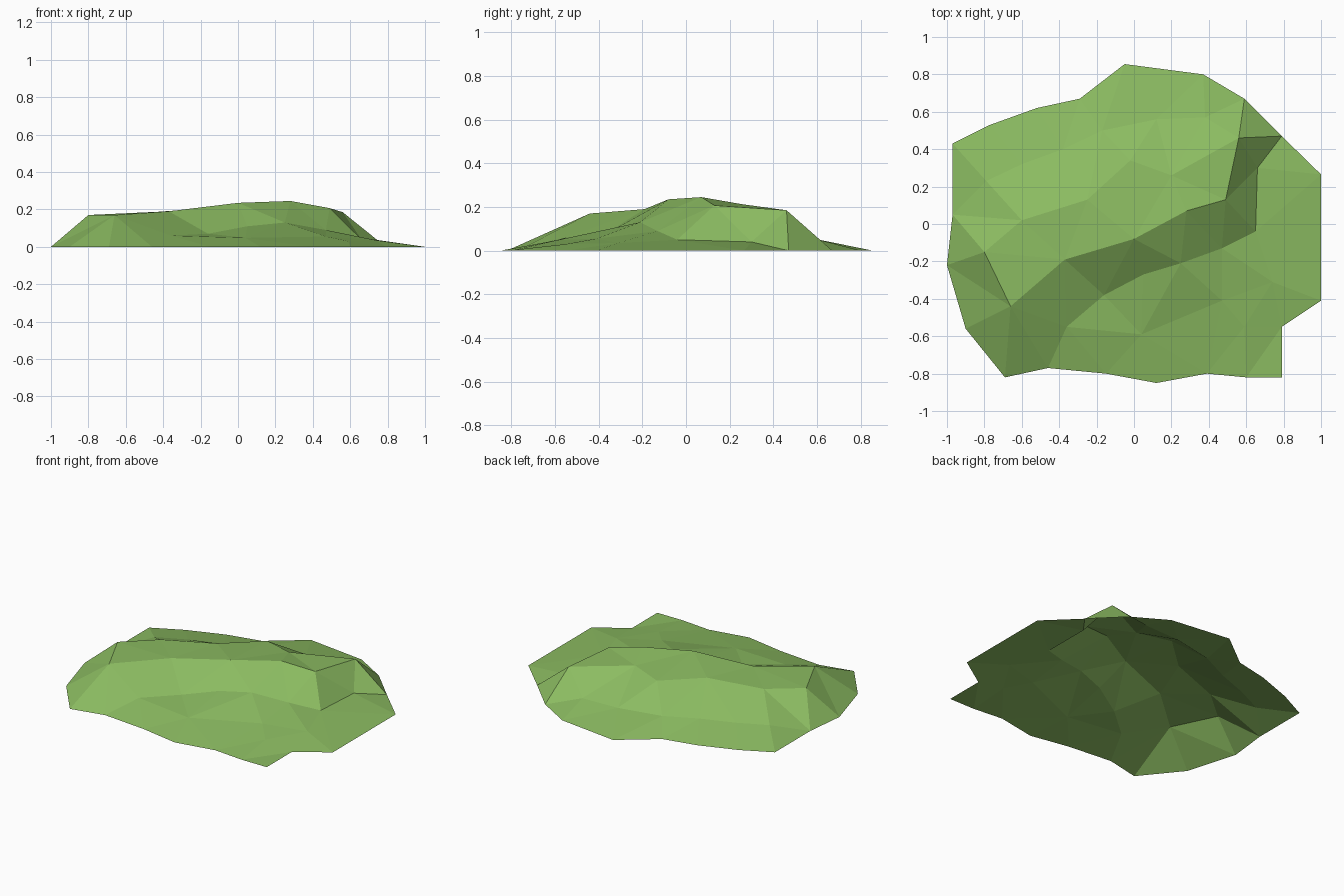
import bpy
import bmesh
from mathutils import Vector
from mathutils.geometry import delaunay_2d_cdt

default_cube = bpy.data.objects.get("Cube")
if default_cube:
    bpy.data.objects.remove(default_cube, do_unlink=True)

# Ground outline of the hill, all at height zero
outline = [(-.97, .43), (-.77, .53), (-.52, .62), (-.29, .67), (-.05, .855),
           (.37, .8), (.59, .67), (.79, .47), (1, .265), (1, -.41),
           (.79, -.55), (.79, -.82), (.6, -.82), (.39, -.8), (.12, -.85),
           (-.15, -.8), (-.46, -.77), (-.69, -.82), (-.9, -.56),
           (-1, -.22), (-.97, .05)]

# Named corners where several ridges meet
west_shoulder = (-.8, -.15, .17)
east_shoulder = (.56, .46, .185)
south_west_corner = (-.66, -.44, .17)
west_end, south_end = outline[-1], outline[16]
north_east_end, east_end = outline[6], outline[7]

# Front edge of the plateau
front_crest = [west_shoulder, south_west_corner, (-.37, -.19, .19),
               (0, -.08, .235), (.28, .07, .245), (.49, .13, .207),
               east_shoulder]

# Back edge of the plateau
back_crest = [west_shoulder, (-.6, .02, .175), (-.25, .13, .2),
              (-.02, .34, .198), (.2, .26, .212), east_shoulder]

# Bottom of the steep front bank, where the gentle apron begins
front_foot = [south_end, (-.36, -.55, .06), (-.16, -.38, .07),
              (.05, -.27, .11), (.25, -.21, .13), (.47, -.13, .09),
              (.65, -.04, .05), (.66, .3, .04), east_end]

# Bottom of the back bank
back_foot = [west_end, (-.79, .23, .06), (-.6, .32, .06), (-.38, .4, .06),
             (-.17, .5, .06), (.12, .56, .06), (.38, .57, .06),
             east_shoulder]

# Low bumps on the front apron
apron_bumps = [(.04, -.59, .048), (.47, -.41, .055), (.59, -.55, .03),
               (.74, -.31, .035)]

points, heights, edges = [], [], []
index_of = {}


def add_point(point):
    """Store a point once and return its index."""
    key = (point[0], point[1])
    if key not in index_of:
        index_of[key] = len(points)
        points.append(Vector(key))
        heights.append(point[2] if len(point) > 2 else 0.0)
    return index_of[key]


def add_line(line, closed=False):
    """Keep a chain of points as fold lines in the surface."""
    ids = [add_point(point) for point in line]
    edges.extend(zip(ids, ids[1:]))
    if closed:
        edges.append((ids[-1], ids[0]))


add_line(outline, closed=True)
for ridge in (front_crest, back_crest, front_foot, back_foot):
    add_line(ridge)
add_line([east_shoulder, north_east_end])
add_line([east_shoulder, east_end])
add_line([south_west_corner, outline[17]])
for bump in apron_bumps:
    add_point(bump)

# Triangulate the folds inside the outline and lift them to their heights
flat, _, triangles, sources, _, _ = delaunay_2d_cdt(
    points, edges, [], 1, 1e-5)

bm = bmesh.new()
verts = []
for position, source in zip(flat, sources):
    height = heights[source[0]] if source else 0.0
    verts.append(bm.verts.new((position.x, position.y, height)))
for triangle in triangles:
    face = bm.faces.new([verts[i] for i in triangle])
    face.normal_update()
    if face.normal.z < 0:
        face.normal_flip()
loose = [v for v in bm.verts if not v.link_faces]
bmesh.ops.delete(bm, geom=loose, context='VERTS')

mesh = bpy.data.meshes.new("grassy_hill")
bm.to_mesh(mesh)
bm.free()
hill = bpy.data.objects.new("grassy_hill", mesh)
bpy.context.collection.objects.link(hill)

# Grass colour
grass = bpy.data.materials.new("grass_green")
grass.use_nodes = True
colour = (.26, .5, .12, 1)
grass.diffuse_color = colour
shader = next(n for n in grass.node_tree.nodes if n.type == 'BSDF_PRINCIPLED')
shader.inputs["Base Color"].default_value = colour
shader.inputs["Roughness"].default_value = .9
mesh.materials.append(grass)
